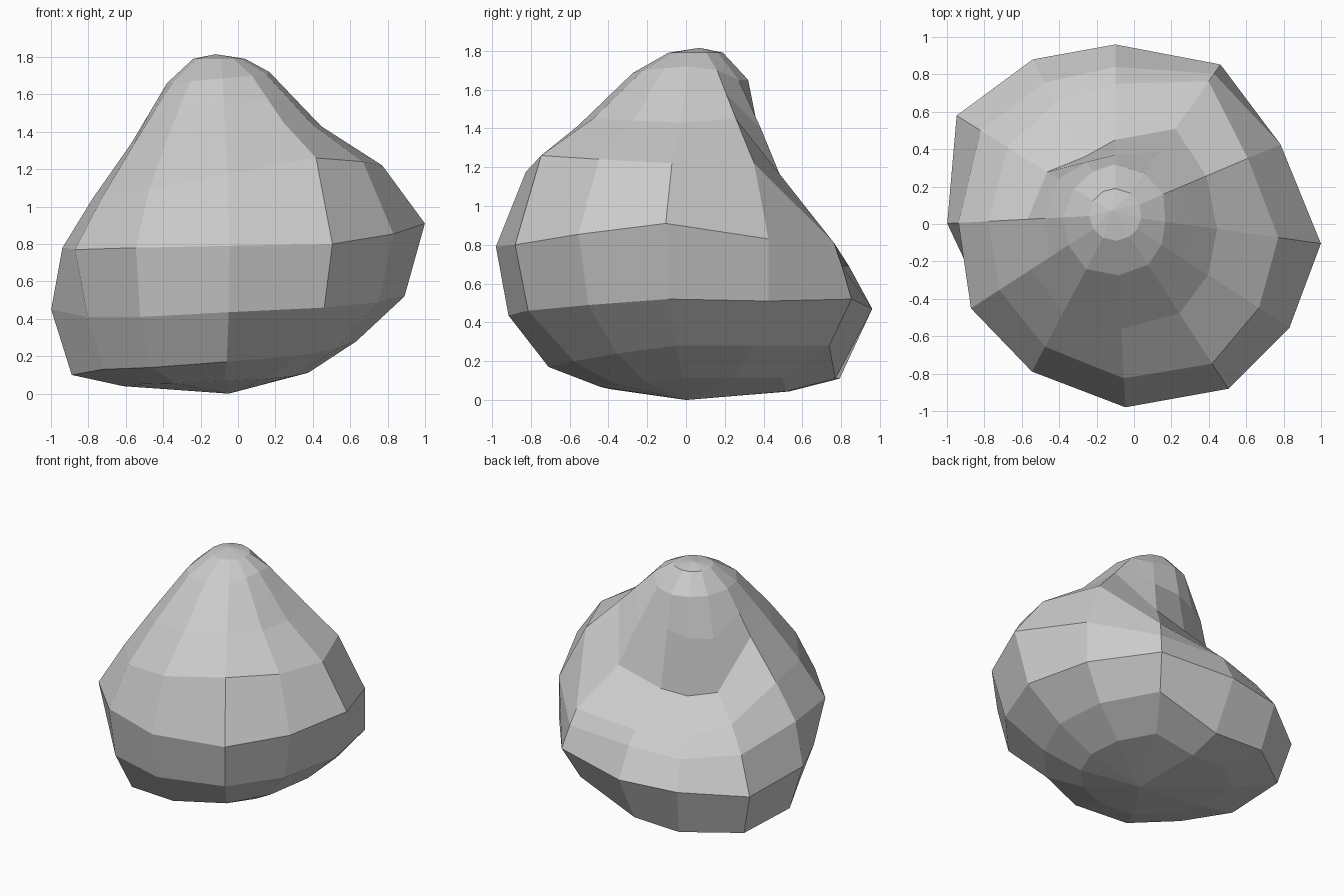
import bpy, bmesh, math

if "Cube" in bpy.data.objects:
    bpy.data.objects.remove(bpy.data.objects["Cube"])

AX, AY = -0.10, 0.05     # coiling axis
# Growth sections: azimuth -> (radius, height) of spire, suture, shoulder, widest, keel, base rim
sections = [
    (-305, [(.27, 1.65), (.56, 1.10), (.87, .81), (.92, .69), (.98, .52), (.84, .28)]),
    (-270, [(.27, 1.65), (.40, .98), (.70, .77), (.79, .69), (.91, .47), (.72, .11)]),
    (-242, [(.26, 1.65), (.35, .93), (.68, .76), (.80, .65), (.94, .46), (.84, .11)]),
    (-212, [(.26, 1.65), (.43, .98), (.68, .84), (.85, .68), (1.0, .42), (.90, .10)]),
    (-177, [(.28, 1.66), (.47, 1.34), (.68, 1.04), (.84, .78), (.90, .45), (.79, .10)]),
    (-147, [(.30, 1.66), (.54, 1.34), (.74, 1.06), (.92, .77), (.84, .41), (.74, .13)]),
    (-118, [(.33, 1.67), (.59, 1.37), (.80, 1.09), (.95, .78), (.90, .41), (.77, .14)]),
    (-57, [(.32, 1.70), (.63, 1.45), (.95, 1.26), (1.11, .80), (1.03, .46), (.75, .20)]),
    (-8, [(.27, 1.72), (.55, 1.43), (.88, 1.22), (1.11, .91), (1.0, .52), (.74, .28)]),
    (23, [(.28, 1.70), (.53, 1.45), (.77, 1.22), (.96, .83), (.96, .51), (.76, .28)]),
]
# Bulge of the previous whorl above the suture, at the back
bulge = {-305: (.41, 1.40), -270: (.32, 1.40), -242: (.32, 1.36), -212: (.36, 1.36)}


def section_at(angle):
    for (a0, p0), (a1, p1) in zip(sections, sections[1:]):
        if a0 <= angle <= a1:
            t = (angle - a0) / (a1 - a0)
            return [(r0 + (r1 - r0) * t, z0 + (z1 - z0) * t)
                    for (r0, z0), (r1, z1) in zip(p0, p1)]


# Twelve flat-sided columns around the shell
bm = bmesh.new()
columns = []
for angle in (-305, -270, -242, -212, -177, -147, -118, -87, -57, -33, -8, 23):
    a = math.radians(angle)
    pts = section_at(angle)
    (r0, z0), (r1, z1), (rb, zb) = pts[0], pts[1], pts[-1]
    mid = bulge.get(angle, ((r0 + r1) / 2, (z0 + z1) / 2))
    ring = [(.14, 1.79), pts[0], mid] + pts[1:] + [(rb * .65, zb * .4)]
    columns.append([bm.verts.new((AX + r * math.cos(a), AY + r * math.sin(a), z))
                    for r, z in ring])

# Skin between neighbouring columns, closed at the tip and under the foot
tip = bm.verts.new((-.12, .07, 1.815))
foot = bm.verts.new((-.05, 0, 0))
for left, right in zip(columns, columns[1:] + columns[:1]):
    for i in range(len(left) - 1):
        bm.faces.new((left[i], left[i + 1], right[i + 1], right[i]))
    bm.faces.new((tip, left[0], right[0]))
    bm.faces.new((foot, right[-1], left[-1]))
bmesh.ops.recalc_face_normals(bm, faces=bm.faces)

mesh = bpy.data.meshes.new("spiral_shell")
bm.to_mesh(mesh)
bm.free()
shell = bpy.data.objects.new("spiral_shell", mesh)
bpy.context.collection.objects.link(shell)
